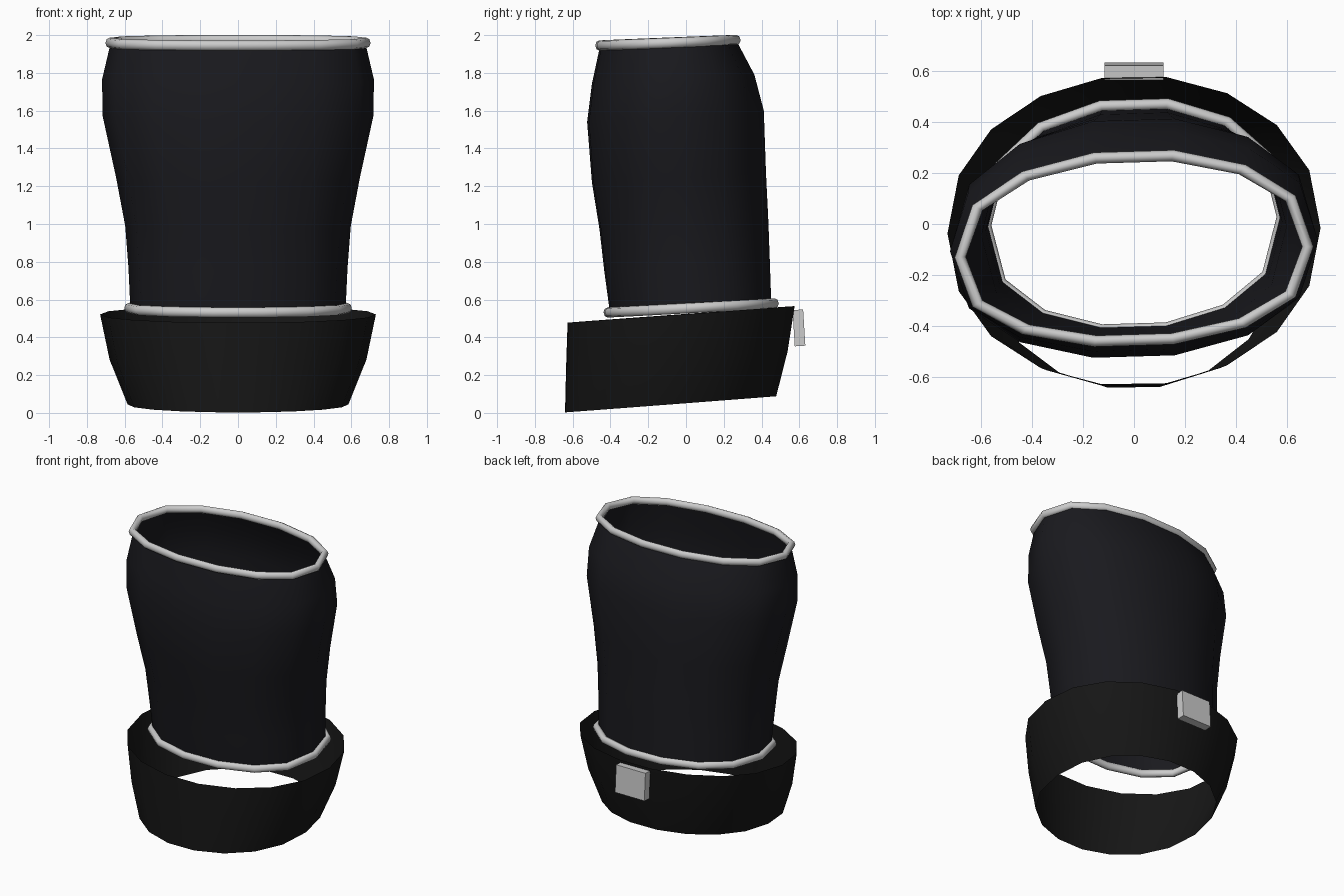
import bpy, bmesh
from math import sin, cos, pi, radians

if "Cube" in bpy.data.objects:
    bpy.data.objects.remove(bpy.data.objects["Cube"])


def material(name, color):
    m = bpy.data.materials.new(name)
    m.diffuse_color = color
    m.use_nodes = True
    m.node_tree.nodes["Principled BSDF"].inputs["Base Color"].default_value = m.diffuse_color
    return m


def loft(name, sections, sides, power=1.0, skew=0.0, shear=0.0, closed=False, mat=None):
    """Skin rings given as (half width, front y, front z, back y, back z).
    skew moves the widest point of the oval forwards, shear slants the oval."""
    bm = bmesh.new()
    rings = []
    for rx, y0, z0, y1, z1 in sections:
        ring = []
        for i in range(sides):
            a = 2 * pi * i / sides
            s = abs(sin(a)) ** power * (1 if sin(a) >= 0 else -1)
            t = 0.5 + 0.508 * s - skew * (1 - s * s)
            y = y0 + (y1 - y0) * t + shear * rx * cos(a)
            ring.append(bm.verts.new((rx * cos(a), y, z0 + (z1 - z0) * t)))
        rings.append(ring)
    pairs = list(zip(rings, rings[1:]))
    if closed:
        pairs.append((rings[-1], rings[0]))
    for lo, hi in pairs:
        for i in range(sides):
            j = (i + 1) % sides
            bm.faces.new((lo[i], lo[j], hi[j], hi[i]))
    if closed:
        bmesh.ops.recalc_face_normals(bm, faces=bm.faces[:])
    me = bpy.data.meshes.new(name)
    bm.to_mesh(me)
    bm.free()
    for p in me.polygons:
        p.use_smooth = True
    ob = bpy.data.objects.new(name, me)
    bpy.context.collection.objects.link(ob)
    if mat:
        me.materials.append(mat)
    return ob


def rim(name, rx, y0, z0, y1, z1, r=0.022, h=0.027, n=8):
    """Round tube following one ring of the sleeve."""
    secs = []
    for k in range(n):
        a = 2 * pi * k / n
        o, u = r * cos(a), h * sin(a)
        secs.append((rx + o, y0 - o, z0 + u, y1 + o, z1 + u))
    return loft(name, secs, 14, 0.8, 0.02, 0.03, True)


cloth = material("dark_cloth", (0.010, 0.010, 0.013, 1))
leather = material("dark_belt", (0.008, 0.008, 0.008, 1))

# Open sleeve, waisted at the bottom and full near the top
loft("torso_sleeve", [
    (0.570, -0.400, 0.53, 0.450, 0.585),
    (0.580, -0.430, 0.75, 0.443, 0.79),
    (0.597, -0.455, 0.97, 0.435, 1.01),
    (0.645, -0.495, 1.22, 0.422, 1.27),
    (0.716, -0.520, 1.54, 0.410, 1.60),
    (0.720, -0.495, 1.74, 0.360, 1.79),
    (0.675, -0.452, 1.94, 0.265, 1.97)], 14, 0.8, 0.02, 0.03, mat=cloth)

# Piping on both openings
rim("top_rim", 0.680, -0.455, 1.945, 0.265, 1.974)
rim("bottom_rim", 0.580, -0.412, 0.532, 0.468, 0.580)

# Loose flared belt
loft("belt", [
    (0.585, -0.638, 0.003, 0.475, 0.088),
    (0.680, -0.632, 0.240, 0.535, 0.325),
    (0.730, -0.624, 0.478, 0.572, 0.565)], 18, 0.92, 0.0, 0.015, mat=leather)

# Buckle block at the back
bpy.ops.mesh.primitive_cube_add(size=1, location=(0, 0.598, 0.45), rotation=(radians(3.5), 0, 0))
buckle = bpy.context.object
buckle.name = "back_buckle"
buckle.scale = (0.23, 0.056, 0.192)
